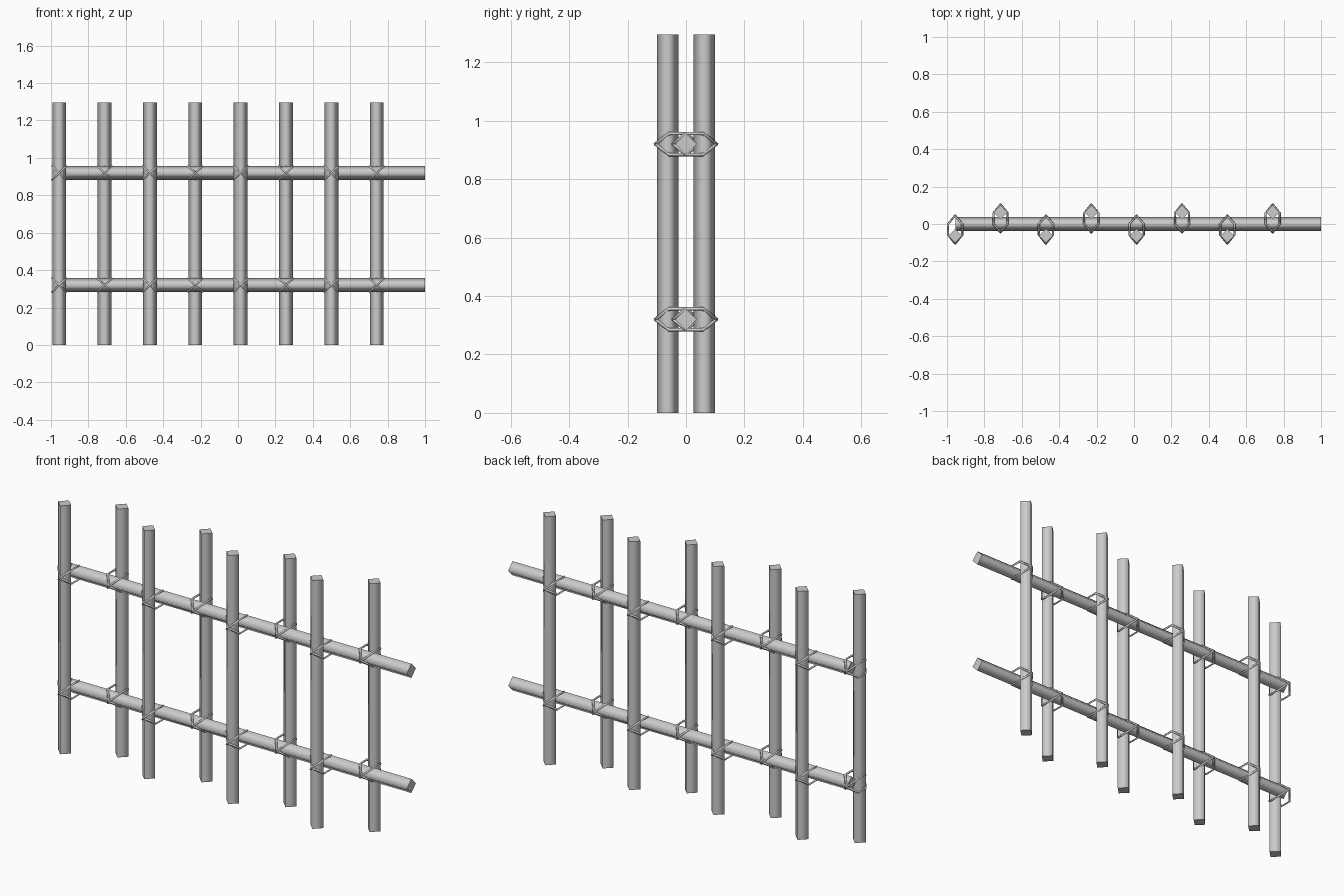
import bpy
from mathutils import Matrix, Vector

if "Cube" in bpy.data.objects:
    bpy.data.objects.remove(bpy.data.objects["Cube"])

R = 0.037           # half-diagonal of the square bars
OFF = 0.063         # post offset in front of / behind the rails
RAIL_Z = (0.32, 0.92)


def bar(name, start, end):
    """Diamond-section bar with soft sides and flat caps."""
    a, b = Vector(start), Vector(end)
    bpy.ops.mesh.primitive_cylinder_add(vertices=4, radius=R, depth=(b - a).length,
                                        location=(a + b) / 2)
    ob = bpy.context.object
    ob.name = name
    for p in ob.data.polygons:
        p.use_smooth = abs(p.normal.z) < 0.5
    if abs(b.x - a.x) > abs(b.z - a.z):
        ob.data.transform(Matrix.Rotation(1.5707963, 4, 'Y'))
    return ob


def tie(name, x, z, side):
    """Cross lashing: two diagonal cord loops around one post and one rail."""
    cu = bpy.data.curves.new(name, 'CURVE')
    cu.dimensions = '3D'
    cu.bevel_depth = 0.006
    cu.bevel_resolution = 0
    w, h = 0.038, 0.036
    loop = [(0, 0.106, 0), (w, 0.058, h), (w, 0, h),
            (0, -0.046, 0), (-w, 0, -h), (-w, 0.058, -h)]
    for m in (1, -1):
        sp = cu.splines.new('POLY')
        sp.points.add(len(loop) - 1)
        for pt, (px, py, pz) in zip(sp.points, loop):
            pt.co = (x + m * px, side * py, z + pz, 1)
        sp.use_cyclic_u = True
    ob = bpy.data.objects.new(name, cu)
    bpy.context.collection.objects.link(ob)
    # turn the cord into a mesh
    bpy.ops.object.select_all(action='DESELECT')
    ob.select_set(True)
    bpy.context.view_layer.objects.active = ob
    bpy.ops.object.convert(target='MESH')


# horizontal rails
for i, z in enumerate(RAIL_Z):
    bar(f"rail_{i}", (-0.955, 0, z), (1.0, 0, z))

# upright posts alternate front and back, tied to each rail
for i in range(8):
    x = -0.956 + i * 0.2425
    side = -1 if i % 2 == 0 else 1
    bar(f"post_{i}", (x, side * OFF, 0), (x, side * OFF, 1.295))
    for j, z in enumerate(RAIL_Z):
        tie(f"cord_tie_{i}_{j}", x, z, side)
